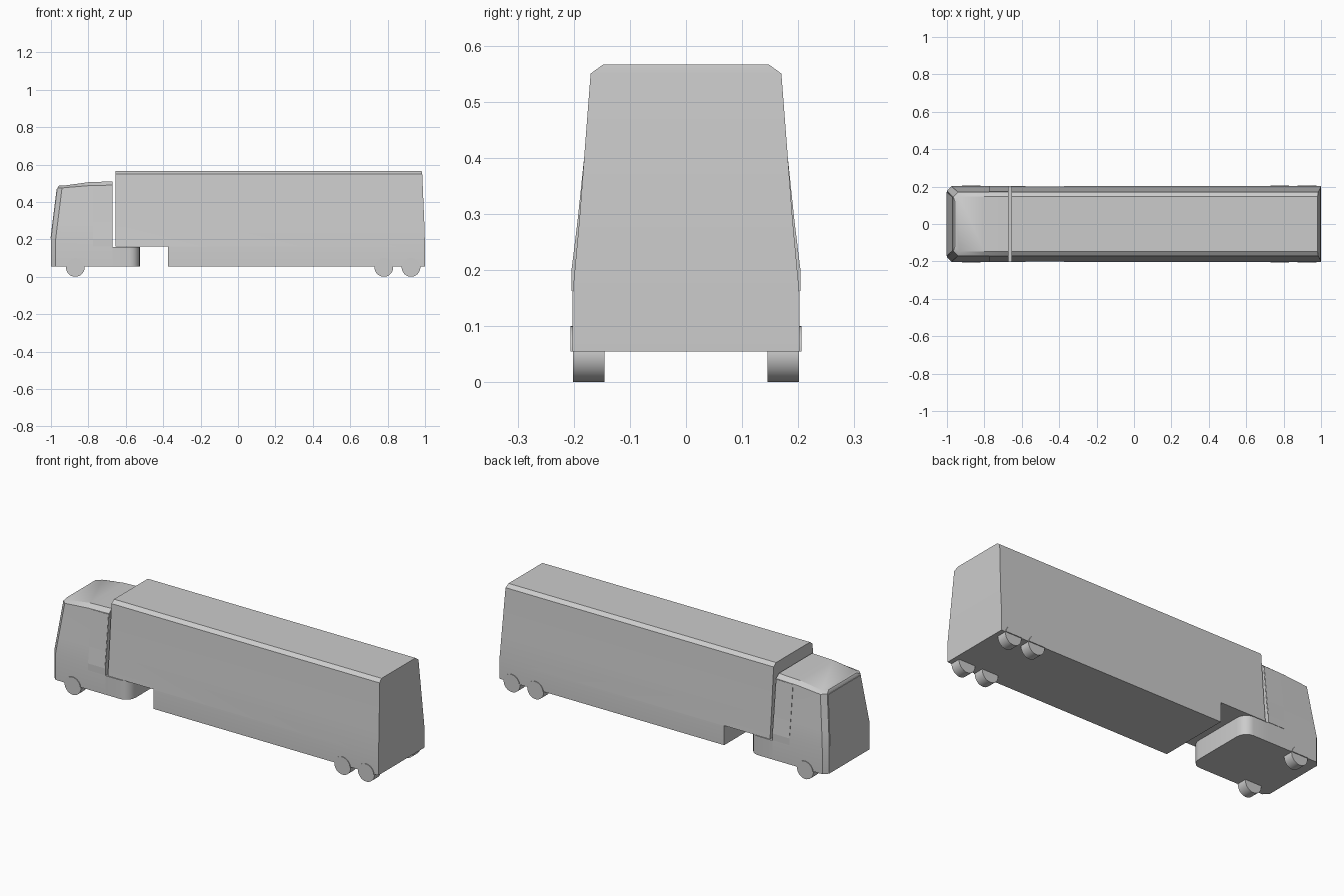
import bpy, bmesh, math
from mathutils import Matrix

if "Cube" in bpy.data.objects:
    bpy.data.objects.remove(bpy.data.objects["Cube"])


def finish(bm, name, smooth=30):
    bmesh.ops.recalc_face_normals(bm, faces=bm.faces[:])
    me = bpy.data.meshes.new(name)
    bm.to_mesh(me)
    bm.free()
    ob = bpy.data.objects.new(name, me)
    bpy.context.collection.objects.link(ob)
    bpy.ops.object.select_all(action='DESELECT')
    ob.select_set(True)
    bpy.context.view_layer.objects.active = ob
    if smooth:
        bpy.ops.object.shade_smooth_by_angle(angle=math.radians(smooth))
    return ob


def loft(name, rings, smooth=30):
    """Bridge closed rings of equal, even length and cap both ends with quad strips."""
    bm = bmesh.new()
    vs = [[bm.verts.new(p) for p in r] for r in rings]
    n = len(vs[0])
    for a, b in zip(vs, vs[1:]):
        for i in range(n):
            j = (i + 1) % n
            bm.faces.new((a[i], a[j], b[j], b[i]))
    for r in (vs[0], vs[-1]):
        for i in range(n // 2 - 1):
            bm.faces.new((r[i], r[i + 1], r[n - 2 - i], r[n - 1 - i]))
    return finish(bm, name, smooth)


def mirrored(half):
    """Complete a half outline (y > 0) across the y = 0 plane."""
    return half + [(x, -y, z) for x, y, z in reversed(half)]


def cylinder(name, x, y, z, r, depth, half=False):
    bm = bmesh.new()
    bmesh.ops.create_cone(bm, cap_ends=True, segments=32, radius1=r, radius2=r, depth=depth,
                          matrix=Matrix.Translation((x, y, z)) @ Matrix.Rotation(math.pi / 2, 4, 'X'))
    if half:
        cut = bmesh.ops.bisect_plane(bm, geom=bm.verts[:] + bm.edges[:] + bm.faces[:],
                                     plane_co=(0, 0, 0.055), plane_no=(0, 0, 1), clear_inner=True)
        bmesh.ops.contextual_create(bm, geom=[g for g in cut['geom_cut'] if isinstance(g, bmesh.types.BMEdge)])
    return finish(bm, name)


# Trailer body: tapered sides and a rear wall leaning forward (z, half width, rear x)
trailer_levels = [(0.055, 0.202, 1.0), (0.16, 0.202, 1.0), (0.29, 0.19, 0.996),
                  (0.55, 0.17, 0.985), (0.566, 0.148, 0.982)]
trailer = loft("trailer", [mirrored([(-0.655, w, z), (xr, w, z)]) for z, w, xr in trailer_levels])

# Step under the trailer nose
bm = bmesh.new()
bmesh.ops.create_cube(bm, size=1, matrix=Matrix.Translation((-0.575, 0, 0.063))
                      @ Matrix.Diagonal((0.4, 1, 0.2, 1)))
cutter = finish(bm, "step_cutter", 0)
cutter.hide_render = True
bpy.context.view_layer.objects.active = trailer
mod = trailer.modifiers.new("step", 'BOOLEAN')
mod.operation = 'DIFFERENCE'
mod.object = cutter
bpy.ops.object.modifier_move_to_index(modifier=mod.name, index=0)
bpy.ops.object.modifier_apply(modifier=mod.name)
bpy.data.objects.remove(cutter)

# Cab: front z, rear z, half width, front x
cab_levels = [(0.055, 0.055, 0.202, -1.0), (0.2, 0.2, 0.202, -1.0), (0.29, 0.29, 0.191, -0.989),
              (0.475, 0.49, 0.17, -0.966), (0.487, 0.51, 0.146, -0.958)]
rings = []
for zf, zr, w, xf in cab_levels:
    zm = zf + (zr - zf) * 0.8
    rings.append(mirrored([(xf, w - 0.025, zf), (xf + 0.025, w, zf), (-0.8, w, zm), (-0.67, w, zr)]))
loft("cab", rings)

# Windscreen panel filling the sloping front
loft("windscreen", [[(x - 0.003, -w, z), (x - 0.003, w, z), (x + 0.008, w, z), (x + 0.008, -w, z)]
                    for z, w, x in ((0.205, 0.172, -0.9995), (0.29, 0.162, -0.989), (0.47, 0.142, -0.9665))], 0)

# Coupling deck behind the cab with rounded rear corners
corner = [(-0.58 + 0.055 * math.sin(t), 0.142 + 0.06 * math.cos(t))
          for t in (i * math.pi / 10 for i in range(6))]
half = [(-0.67, 0.202)] + corner
loft("coupling_deck", [mirrored([(x, y, z) for x, y in half]) for z in (0.055, 0.16)])

for s, side in ((1, "left"), (-1, "right")):
    # Side fairing at the back of the cab
    loft(f"side_fairing_{side}",
         [[(x, s * (w + d), z) for x, d in ((-0.775, 0.002), (-0.672, 0.002), (-0.672, -0.01), (-0.775, -0.01))]
          for z, w in ((0.163, 0.202), (0.2, 0.202), (0.29, 0.191), (0.487, 0.1705))], 0)
    # Wheels with half-round covers against the body
    for x, axle in ((-0.87, "front"), (0.78, "middle"), (0.925, "rear")):
        cylinder(f"{axle}_wheel_{side}", x, s * 0.173, 0.05, 0.05, 0.056)
        cylinder(f"{axle}_wheel_cover_{side}", x, s * 0.2, 0.05, 0.05, 0.012, half=True)
